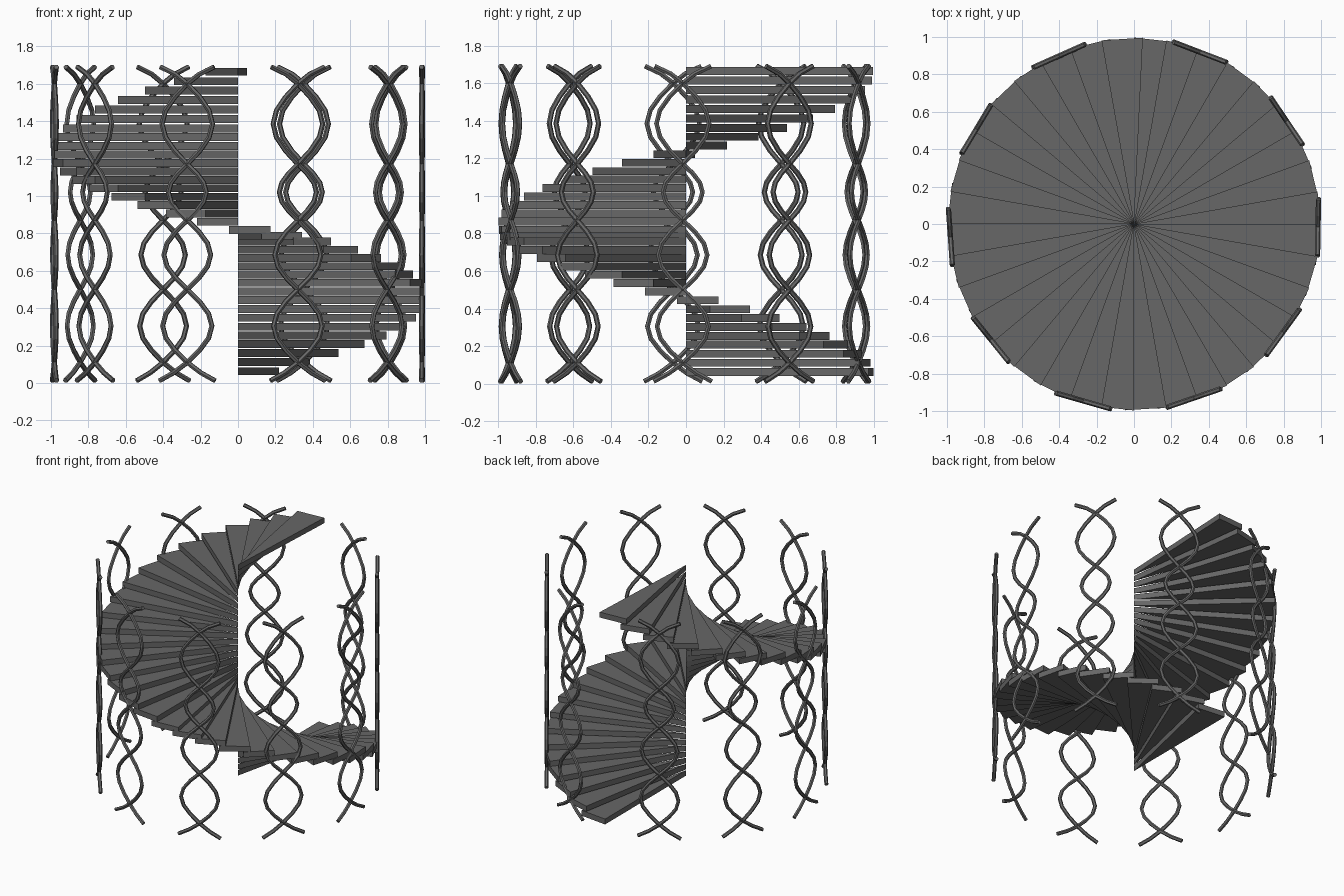
import bpy, bmesh
from math import cos, sin, radians, pi

if "Cube" in bpy.data.objects:
    bpy.data.objects.remove(bpy.data.objects["Cube"])

iron = bpy.data.materials.new("dark_grey")
iron.diffuse_color = (0.135, 0.135, 0.135, 1)
iron.use_nodes = True
iron.node_tree.nodes["Principled BSDF"].inputs["Base Color"].default_value = iron.diffuse_color

# Wedge treads winding clockwise as they rise, with slightly uneven risers
STEPS, TURN, WIDTH, THICK, R = 36, 10.0, 12.7, 0.042, 0.997
HEIGHTS = [(0, 0.042), (3, 0.187), (5, 0.28), (8, 0.423), (10, 0.515), (15, 0.735),
           (17, 0.797), (20, 0.93), (24, 1.11), (26, 1.2), (29, 1.34), (35, 1.643)]

def height(i):
    for (a, za), (b, zb) in zip(HEIGHTS, HEIGHTS[1:]):
        if i <= b:
            return za + (zb - za) * (i - a) / (b - a)

def wedge(i):
    a, b = radians(90 - TURN * i), radians(90 - TURN * i - WIDTH)
    z = height(i)
    bm = bmesh.new()
    pts = [(0, 0), (R * cos(b), R * sin(b)), (R * cos(a), R * sin(a))]
    face = bm.faces.new([bm.verts.new((x, y, z)) for x, y in pts])
    top = bmesh.ops.extrude_face_region(bm, geom=[face])["geom"]
    bmesh.ops.translate(bm, vec=(0, 0, THICK),
                        verts=[v for v in top if isinstance(v, bmesh.types.BMVert)])
    bmesh.ops.recalc_face_normals(bm, faces=bm.faces)
    me = bpy.data.meshes.new("step")
    bm.to_mesh(me)
    bm.free()
    me.materials.append(iron)
    bpy.context.collection.objects.link(bpy.data.objects.new(f"step_{i + 1}", me))

for i in range(STEPS):
    wedge(i)

# Twisted balusters: two mirrored waves crossing in a flat tangent plane
CROSS = [0.11, 0.50, 0.87, 1.17, 1.60]
AMP = [0.137, 0.13, 0.105, 0.14]

def wave():
    pts = [(0.155, 0.012), (0.075, 0.055)]
    for k, amp in enumerate(AMP):
        lo, hi = CROSS[k], CROSS[k + 1]
        for j in range(6):
            t = j / 6
            pts.append((-(-1) ** k * amp * sin(pi * t), lo + (hi - lo) * t))
    return pts + [(0, 1.60), (0.065, 1.65), (0.15, 1.69)][:1] + [(-0.065, 1.65), (-0.15, 1.69)]

def strand(name, angle, side):
    cu = bpy.data.curves.new(name, "CURVE")
    cu.dimensions = "3D"
    cu.bevel_depth, cu.bevel_resolution = 0.014, 1
    cu.use_fill_caps = True
    cu.materials.append(iron)
    sp = cu.splines.new("POLY")
    sp.use_smooth = False
    pts = wave()
    sp.points.add(len(pts) - 1)
    for p, (u, z) in zip(sp.points, pts):
        p.co = (0.984, side * u, z, 1)
    ob = bpy.data.objects.new(name, cu)
    ob.rotation_euler.z = radians(angle)
    bpy.context.collection.objects.link(ob)

for i in range(10):
    for side, tag in ((1, "a"), (-1, "b")):
        strand(f"baluster_{i + 1}_{tag}", 69 - 35 * i, side)
